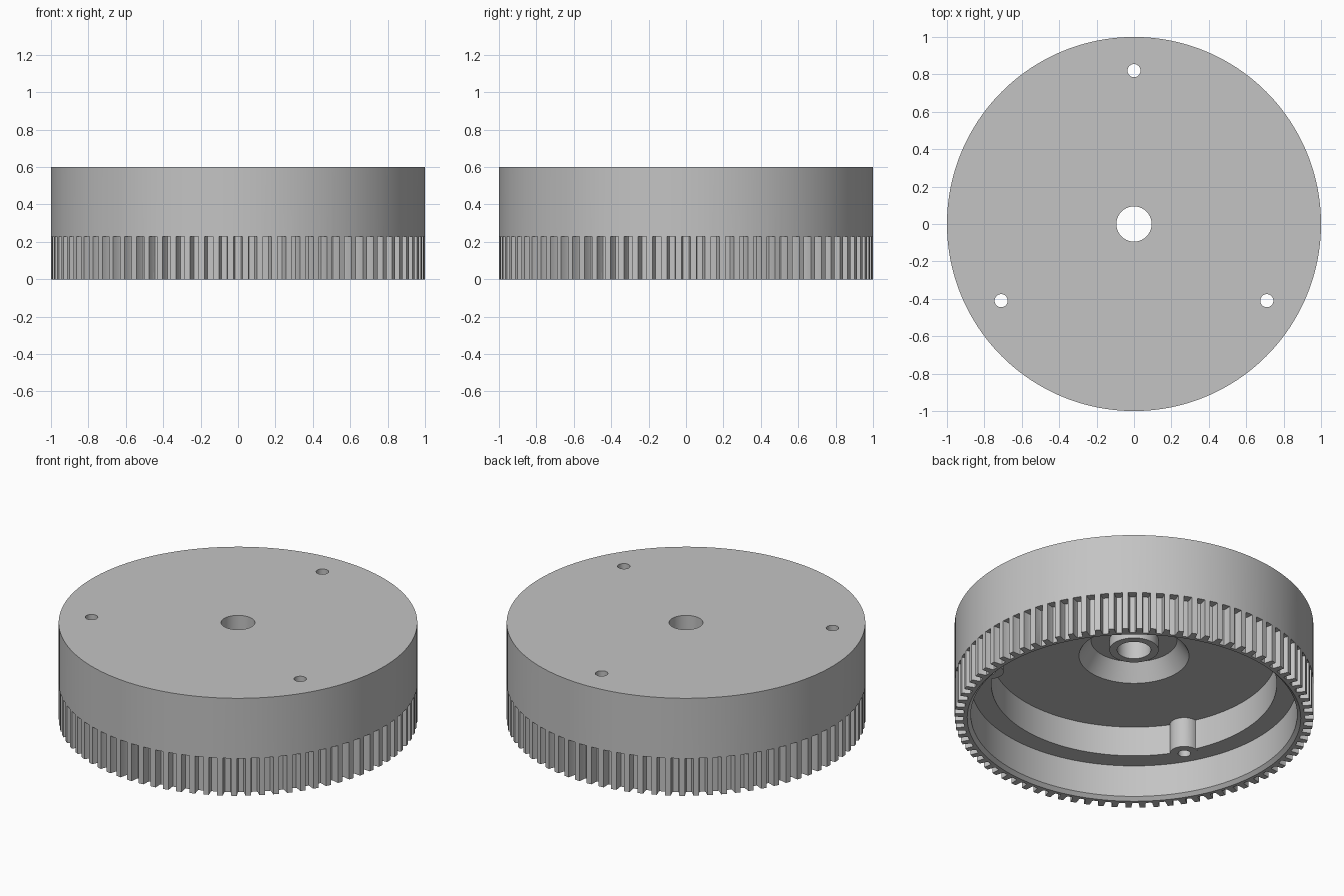
import bpy, bmesh
from math import sin, cos, pi, radians

if "Cube" in bpy.data.objects:
    bpy.data.objects.remove(bpy.data.objects["Cube"])

grey = bpy.data.materials.new("plain grey")
grey.use_nodes = True
color = (0.55, 0.55, 0.55, 1)
grey.diffuse_color = color
grey.node_tree.nodes["Principled BSDF"].inputs["Base Color"].default_value = color

SEGMENTS = 192
TEETH = 80
GEAR_TOP = 0.23
LEDGE = 0.216
HOLE_RADIUS = 0.82


def make_object(name, bm):
    bmesh.ops.recalc_face_normals(bm, faces=bm.faces)
    mesh = bpy.data.meshes.new(name)
    bm.to_mesh(mesh)
    bm.free()
    mesh.materials.append(grey)
    obj = bpy.data.objects.new(name, mesh)
    bpy.context.collection.objects.link(obj)
    return obj


def lathe(name, profile):
    """Turn a closed (radius, height) outline around the z axis."""
    bm = bmesh.new()
    rings = []
    for i in range(SEGMENTS):
        a = 2 * pi * i / SEGMENTS
        rings.append([bm.verts.new((r * cos(a), r * sin(a), z)) for r, z in profile])
    n = len(profile)
    for i in range(SEGMENTS):
        p, q = rings[i], rings[(i + 1) % SEGMENTS]
        for j in range(n):
            k = (j + 1) % n
            bm.faces.new((p[j], q[j], q[k], p[k]))
    return make_object(name, bm)


def add_prism(bm, outline, z0, z1):
    low = [bm.verts.new((x, y, z0)) for x, y in outline]
    high = [bm.verts.new((x, y, z1)) for x, y in outline]
    bm.faces.new(low[::-1])
    bm.faces.new(high)
    n = len(outline)
    for i in range(n):
        j = (i + 1) % n
        bm.faces.new((low[i], low[j], high[j], high[i]))


def round_posts(name, radius, z0, z1):
    """Three upright cylinders, a third of a turn apart."""
    bm = bmesh.new()
    for turn in (90, 210, 330):
        cx = HOLE_RADIUS * cos(radians(turn))
        cy = HOLE_RADIUS * sin(radians(turn))
        outline = [(cx + radius * cos(2 * pi * i / 32), cy + radius * sin(2 * pi * i / 32))
                   for i in range(32)]
        add_prism(bm, outline, z0, z1)
    return make_object(name, bm)


def combine(target, tool, operation):
    mod = target.modifiers.new(tool.name, "BOOLEAN")
    mod.operation = operation
    mod.solver = "EXACT"
    mod.object = tool
    tool.hide_render = True
    bpy.context.view_layer.objects.active = target
    bpy.ops.object.modifier_apply(modifier=mod.name)
    bpy.data.objects.remove(tool)


# Turned body: drum, chamfered rim, stepped pocket, hub recess, hub tube, bore
wheel = lathe("toothed_wheel", [
    (1.0, 0.0), (1.0, 0.6), (0.094, 0.6), (0.094, 0.436), (0.137, 0.436),
    (0.137, 0.5), (0.24, 0.5), (0.307, 0.4), (0.796, 0.4), (0.796, LEDGE),
    (0.91, LEDGE), (0.91, 0.02), (0.93, 0.0)])

# Screw posts against the pocket wall
combine(wheel, round_posts("screw_posts", 0.081, LEDGE - 0.001, 0.45), "UNION")

# Screw holes
combine(wheel, round_posts("screw_holes", 0.035, -0.1, 0.7), "DIFFERENCE")

# Gaps between the teeth
bm = bmesh.new()
pitch = 2 * pi / TEETH
for i in range(TEETH):
    mid = i * pitch
    corners = [(0.95, -0.2), (0.958, -0.25), (1.03, -0.33),
               (1.03, 0.33), (0.958, 0.25), (0.95, 0.2)]
    add_prism(bm, [(r * cos(mid + t * pitch), r * sin(mid + t * pitch))
                   for r, t in corners], -0.1, GEAR_TOP)
combine(wheel, make_object("tooth_gaps", bm), "DIFFERENCE")

# Smooth round walls with sharp edges
bpy.ops.object.select_all(action="DESELECT")
wheel.select_set(True)
bpy.context.view_layer.objects.active = wheel
bpy.ops.object.shade_smooth_by_angle(angle=radians(25))
